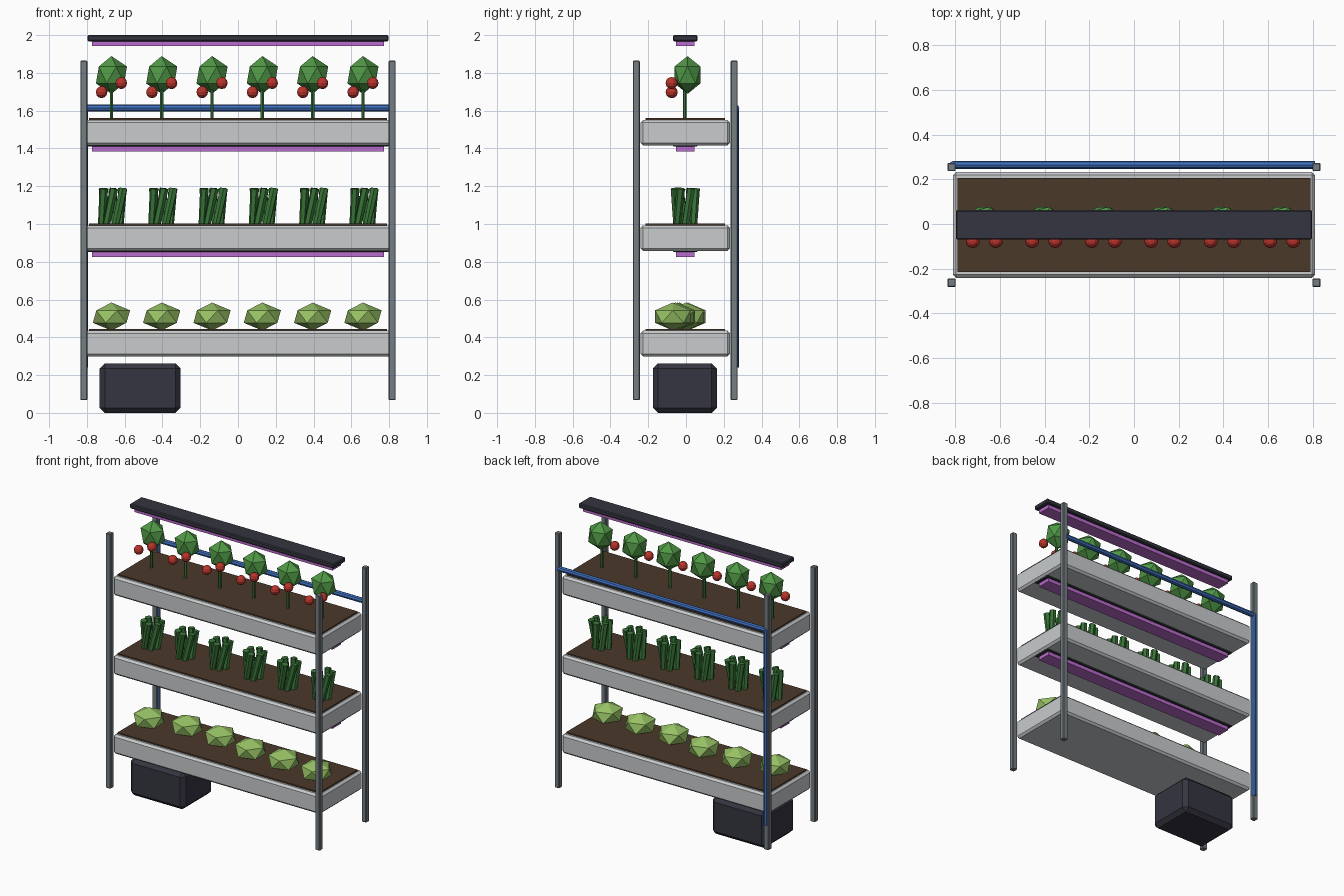
import bpy, math
from mathutils import Vector

cube = bpy.data.objects.get("Cube")
if cube:
    bpy.data.objects.remove(cube, do_unlink=True)


def material(name, r, g, b):
    m = bpy.data.materials.new(name)
    m.use_nodes = True
    m.diffuse_color = (r, g, b, 1)
    m.node_tree.nodes["Principled BSDF"].inputs["Base Color"].default_value = (r, g, b, 1)
    return m


TRAY = material("pale_plastic", 0.58, 0.6, 0.61)
METAL = material("grey_metal", 0.18, 0.21, 0.23)
SOIL = material("brown_soil", 0.07, 0.04, 0.023)
DARK = material("dark_casing", 0.035, 0.035, 0.052)
GLOW = material("purple_light", 0.5, 0.15, 0.62)
BLUE = material("blue_pipe", 0.05, 0.16, 0.52)
LETTUCE = material("light_green", 0.31, 0.54, 0.13)
HERB = material("deep_green", 0.04, 0.18, 0.04)
LEAF = material("mid_green", 0.08, 0.31, 0.06)
RED = material("red_fruit", 0.5, 0.035, 0.025)


def finish(name, mat):
    ob = bpy.context.object
    ob.name = name
    ob.data.materials.append(mat)
    return ob


def box(name, mat, x, y, z, bevel=0.0):
    """Box from (low, high) ranges on each axis."""
    spans = (x, y, z)
    bpy.ops.mesh.primitive_cube_add(size=1, location=[(a + b) / 2 for a, b in spans])
    ob = finish(name, mat)
    ob.scale = [b - a for a, b in spans]
    bpy.ops.object.transform_apply(location=False, rotation=False, scale=True)
    if bevel:
        mod = ob.modifiers.new("bevel", "BEVEL")
        mod.width = bevel
        mod.segments = 1
    return ob


def rod(name, mat, start, end, r1, r2, sides):
    """Straight, optionally tapered rod between two points."""
    a, b = Vector(start), Vector(end)
    bpy.ops.mesh.primitive_cone_add(vertices=sides, radius1=r1, radius2=r2,
                                    depth=(b - a).length, location=(a + b) / 2)
    ob = finish(name, mat)
    ob.rotation_euler = (b - a).to_track_quat("Z", "Y").to_euler()
    return ob


def leaf_ball(name, mat, loc, scale, turn=0.0):
    bpy.ops.mesh.primitive_ico_sphere_add(subdivisions=1, radius=1, location=loc,
                                          rotation=(0, 0, turn))
    ob = finish(name, mat)
    ob.scale = scale
    return ob


MID = -0.004      # depth centre of the rack
STEP = 0.558      # height between tiers

# Corner posts
for side, sx in (("right", -1), ("left", 1)):
    for end, sy in (("front", -1), ("back", 1)):
        cx, cy = sx * 0.8165, MID + sy * 0.259
        box(f"{end}_{side}_post", METAL, (cx - 0.0185, cx + 0.0185),
            (cy - 0.0185, cy + 0.0185), (0.068, 1.865), 0.004)

# Trays with soil, and a grow light above each tier
for i, tier in enumerate(("lower", "middle", "upper")):
    z = 0.299 + i * STEP
    box(f"{tier}_tray", TRAY, (-0.81, 0.81), (MID - 0.237, MID + 0.237), (z, z + 0.136), 0.014)
    box(f"{tier}_soil", SOIL, (-0.79, 0.79), (MID - 0.21, MID + 0.21), (z + 0.12, z + 0.145))
    top = 2.0 - (2 - i) * STEP
    box(f"{tier}_light_casing", DARK, (-0.797, 0.797), (MID - 0.066, MID + 0.066),
        (top - 0.033, top), 0.006)
    box(f"{tier}_light_panel", GLOW, (-0.773, 0.773), (MID - 0.048, MID + 0.048),
        (top - 0.058, top - 0.03))

# Water reservoir
box("reservoir", DARK, (-0.732, -0.304), (-0.175, 0.163), (0, 0.262), 0.027)

# Water pipes behind the rack
PY, PZ = 0.2645, 1.614
rod("horizontal_pipe", BLUE, (-0.81, PY, PZ), (0.81, PY, PZ), 0.018, 0.018, 8)
rod("vertical_pipe", BLUE, (-0.81, PY, 0.24), (-0.81, PY, PZ + 0.008), 0.017, 0.017, 8)

# Six plants on each tier
lettuce_y = (-0.035, 0.01, 0.0, -0.045, -0.055, -0.07)
for i in range(6):
    x = -0.67 + i * 0.2663

    # Lettuce head
    leaf_ball(f"lettuce_{i}", LETTUCE, (x, lettuce_y[i], 0.51), (0.11, 0.11, 0.074))

    # Bundle of leaning herb stalks
    for k in range(6):
        a = k * math.tau / 6
        b = a + 0.6
        rod(f"herb_{i}_stalk_{k}", HERB,
            (x - 0.004 + 0.048 * math.cos(a), MID + 0.05 * math.sin(a), 0.99),
            (x + 0.009 + 0.06 * math.cos(b), MID + 0.055 * math.sin(b), 1.188),
            0.02, 0.023, 6)

    # Fruiting bush: stem, crown and two fruits
    rod(f"bush_{i}_stem", HERB, (x, -0.007, 1.545), (x, -0.007, 1.75), 0.01, 0.01, 6)
    leaf_ball(f"bush_{i}_crown", LEAF, (x, 0.008, 1.789), (0.092, 0.081, 0.1))
    for k, (dx, fz) in enumerate(((-0.052, 1.698), (0.052, 1.746))):
        bpy.ops.mesh.primitive_uv_sphere_add(segments=10, ring_count=6, radius=0.032,
                                             location=(x + dx, -0.076, fz))
        finish(f"bush_{i}_fruit_{k}", RED)
